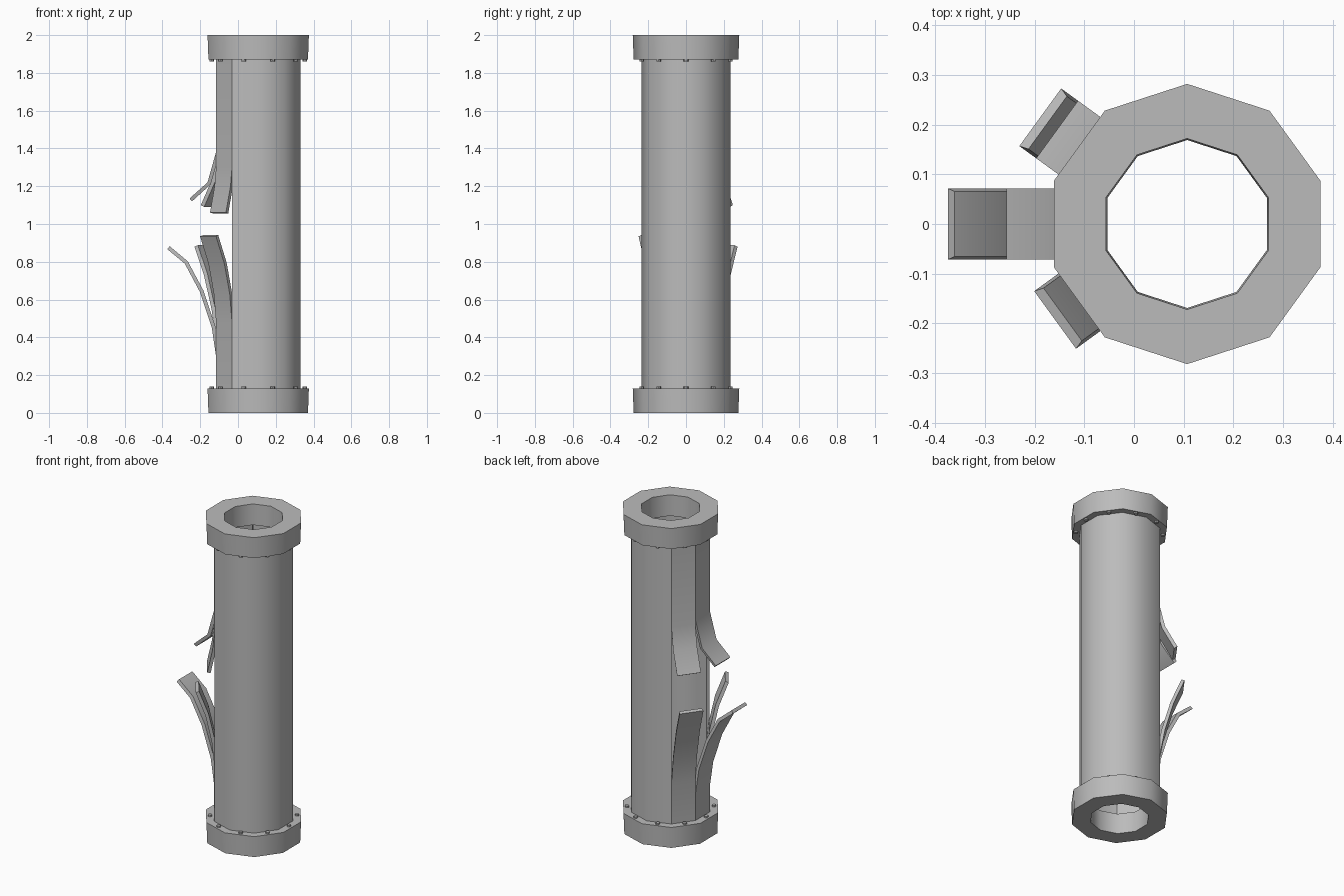
import bpy, bmesh, math
from mathutils import Vector

cube = bpy.data.objects.get("Cube")
if cube:
    bpy.data.objects.remove(cube, do_unlink=True)

SIDES = 10
STEP = math.tau / SIDES
CENTRE = Vector((0.107, 0, 0))
PIPE_R, WALL = 0.235, 0.02
APOTHEM = PIPE_R * math.cos(STEP / 2)
HALF_WIDTH = PIPE_R * math.sin(STEP / 2)

grey = bpy.data.materials.new("grey_metal")
grey.use_nodes = True
colour = (0.5, 0.5, 0.5, 1)
grey.diffuse_color = colour
grey.node_tree.nodes["Principled BSDF"].inputs["Base Color"].default_value = colour


def polar(r, angle, z):
    return CENTRE + Vector((r * math.cos(angle), r * math.sin(angle), z))


def loft(name, sections, closed=False):
    """Skin a row of equal cross-sections, capping the ends unless closed."""
    bm = bmesh.new()
    rows = [[bm.verts.new(p) for p in s] for s in sections]
    n = len(rows[0])
    pairs = list(zip(rows, rows[1:]))
    if closed:
        pairs.append((rows[-1], rows[0]))
    else:
        bm.faces.new(rows[0])
        bm.faces.new(rows[-1])
    for a, b in pairs:
        for i in range(n):
            j = (i + 1) % n
            bm.faces.new((a[i], a[j], b[j], b[i]))
    return finish(name, bm)


def finish(name, bm):
    bmesh.ops.recalc_face_normals(bm, faces=bm.faces)
    mesh = bpy.data.meshes.new(name)
    bm.to_mesh(mesh)
    bm.free()
    mesh.materials.append(grey)
    obj = bpy.data.objects.new(name, mesh)
    bpy.context.collection.objects.link(obj)
    bpy.ops.object.select_all(action='DESELECT')
    obj.select_set(True)
    bpy.context.view_layer.objects.active = obj
    bpy.ops.object.shade_smooth_by_angle(angle=math.radians(40))
    return obj


# Intact side of the pipe, open where three panels have torn away
def wall_section(angle):
    r = PIPE_R - WALL
    return [polar(PIPE_R, angle, 0.08), polar(PIPE_R, angle, 1.92),
            polar(r, angle, 1.92), polar(r, angle, 0.08)]


loft("pipe_wall", [wall_section((k - 3.5) * STEP) for k in range(8)])


# Torn panels, bent away from the pipe along a path of (outward offset, z)
def torn_strip(name, degrees, path):
    a = math.radians(degrees)
    out = Vector((math.cos(a), math.sin(a), 0))
    side = Vector((-math.sin(a), math.cos(a), 0))
    pts = [CENTRE + out * (APOTHEM + r) + Vector((0, 0, z)) for r, z in path]
    sections = []
    for i, p in enumerate(pts):
        along = (pts[min(i + 1, len(pts) - 1)] - pts[max(i - 1, 0)]).normalized()
        inward = along.cross(side)
        if inward.dot(out) > 0:
            inward.negate()
        q = p + inward * WALL
        w, v = side * (HALF_WIDTH - 0.001), side * (HALF_WIDTH - 0.007)
        sections.append([p - w, p + w, q + v, q - v])
    loft(name, sections)


torn_strip("lower_front_strip", 216,
           [(0, 0.08), (0, 0.48), (0.015, 0.63), (0.05, 0.79), (0.105, 0.935)])
torn_strip("lower_middle_strip", 180,
           [(0, 0.08), (0, 0.3), (0.022, 0.45), (0.085, 0.64), (0.165, 0.79), (0.258, 0.867)])
torn_strip("lower_back_strip", 144,
           [(0, 0.08), (0, 0.38), (0.03, 0.55), (0.08, 0.73), (0.142, 0.88)])
torn_strip("upper_front_strip", 216,
           [(0, 1.92), (0, 1.3), (0.01, 1.2), (0.04, 1.06)])
torn_strip("upper_middle_strip", 180,
           [(0, 1.92), (0, 1.38), (0.045, 1.22), (0.14, 1.135)])
torn_strip("upper_back_strip", 144,
           [(0, 1.92), (0, 1.36), (0.03, 1.23), (0.1, 1.1)])


# Heavy end rings with a slight taper, and a bolt on each side
def flange(name, low, high):
    profile = [(0.277, low), (0.282, high), (0.172, high), (0.169, low)]
    loft(name, [[polar(r, (k + 0.5) * STEP, z) for r, z in profile]
                for k in range(SIDES)], closed=True)


def bolts(name, z):
    bm = bmesh.new()
    for k in range(SIDES):
        made = bmesh.ops.create_cone(bm, cap_ends=True, segments=8, radius1=0.012,
                                     radius2=0.012, depth=0.02)
        bmesh.ops.translate(bm, verts=made["verts"], vec=polar(0.247, k * STEP, z))
    finish(name, bm)


flange("bottom_flange", 0, 0.13)
flange("top_flange", 1.87, 2)
bolts("bottom_bolts", 0.13)
bolts("top_bolts", 1.87)
